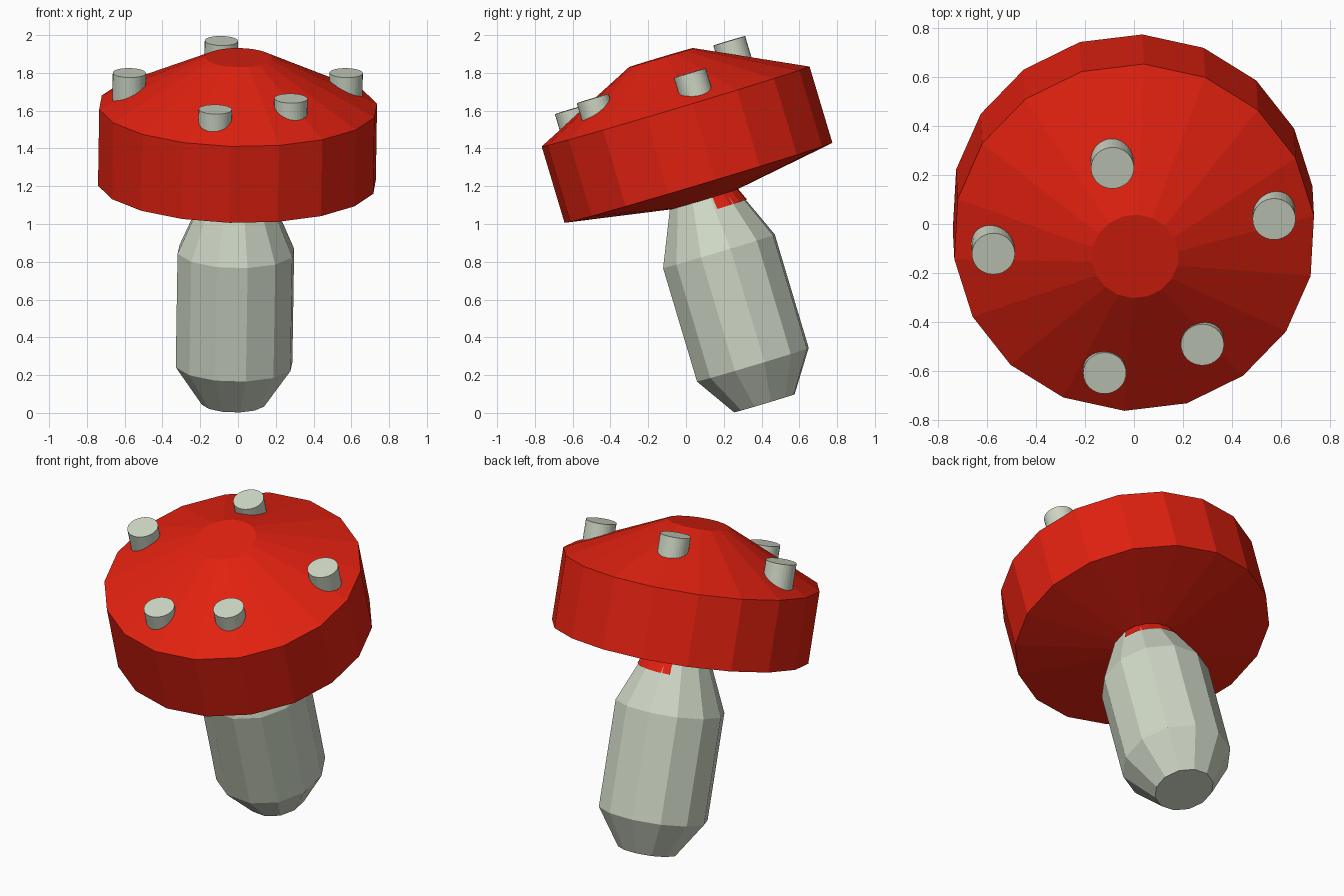
import bpy, bmesh, math
from mathutils import Matrix, Vector

if "Cube" in bpy.data.objects:
    bpy.data.objects.remove(bpy.data.objects["Cube"])

# Leaning frame shared by every part: origin at the stem base centre
FRAME = (Matrix.Translation((-0.024, 0.415, 0.051))
         @ Matrix.Rotation(math.radians(0.9), 4, 'Y')
         @ Matrix.Rotation(math.radians(16.65), 4, 'X'))


def material(name, color):
    m = bpy.data.materials.new(name)
    m.diffuse_color = (*color, 1)
    m.use_nodes = True
    m.node_tree.nodes["Principled BSDF"].inputs["Base Color"].default_value = m.diffuse_color
    return m


RED = material("cap_red", (0.75, 0.015, 0.005))
PALE = material("stem_pale", (0.62, 0.68, 0.56))


def lathe(name, profile, sides, phase, mat, first=0, count=None, close=True):
    """Flat-sided turned part; profile is (radius, height) from bottom to top."""
    bm = bmesh.new()
    full = count is None
    n = sides if full else count + 1
    rings = []
    for r, h in profile:
        angles = [math.radians(phase + 360 * (first + i) / sides) for i in range(n)]
        rings.append([bm.verts.new((r * math.cos(a), r * math.sin(a), h)) for a in angles])
    for lo, hi in zip(rings, rings[1:]):
        for i in range(n if full else n - 1):
            j = (i + 1) % n
            bm.faces.new((lo[i], lo[j], hi[j], hi[i]))
    if close:
        bm.faces.new(rings[0][::-1])
        bm.faces.new(rings[-1])
    me = bpy.data.meshes.new(name)
    bm.to_mesh(me)
    bm.free()
    me.materials.append(mat)
    ob = bpy.data.objects.new(name, me)
    bpy.context.collection.objects.link(ob)
    ob.matrix_world = FRAME
    return ob


# Stem and cap
lathe("stem", [(0.171, 0), (0.315, 0.213), (0.315, 0.84), (0.175, 1.16)], 12, 11.7, PALE)
lathe("cap", [(0.18, 1.125), (0.741, 1.218), (0.741, 1.64), (0.178, 1.91)], 18, 7.2, RED)

# Small red collar piece showing at the back of the neck
lathe("collar", [(0.221, 1.06), (0.191, 1.13)], 18, 15, RED, 0, 5, close=False)

# Spots: world position of each top centre
SPOTS = [(-0.088, 0.229, 1.97), (0.573, 0.02, 1.80), (-0.575, -0.122, 1.80),
         (0.28, -0.494, 1.665), (-0.12, -0.61, 1.607)]
for i, top in enumerate(SPOTS):
    spot = lathe(f"spot_{i + 1}", [(0.088, -0.16), (0.088, 0)], 32, 0, PALE)
    spot.matrix_world = Matrix.Translation(Vector(top)) @ FRAME.to_3x3().to_4x4()
